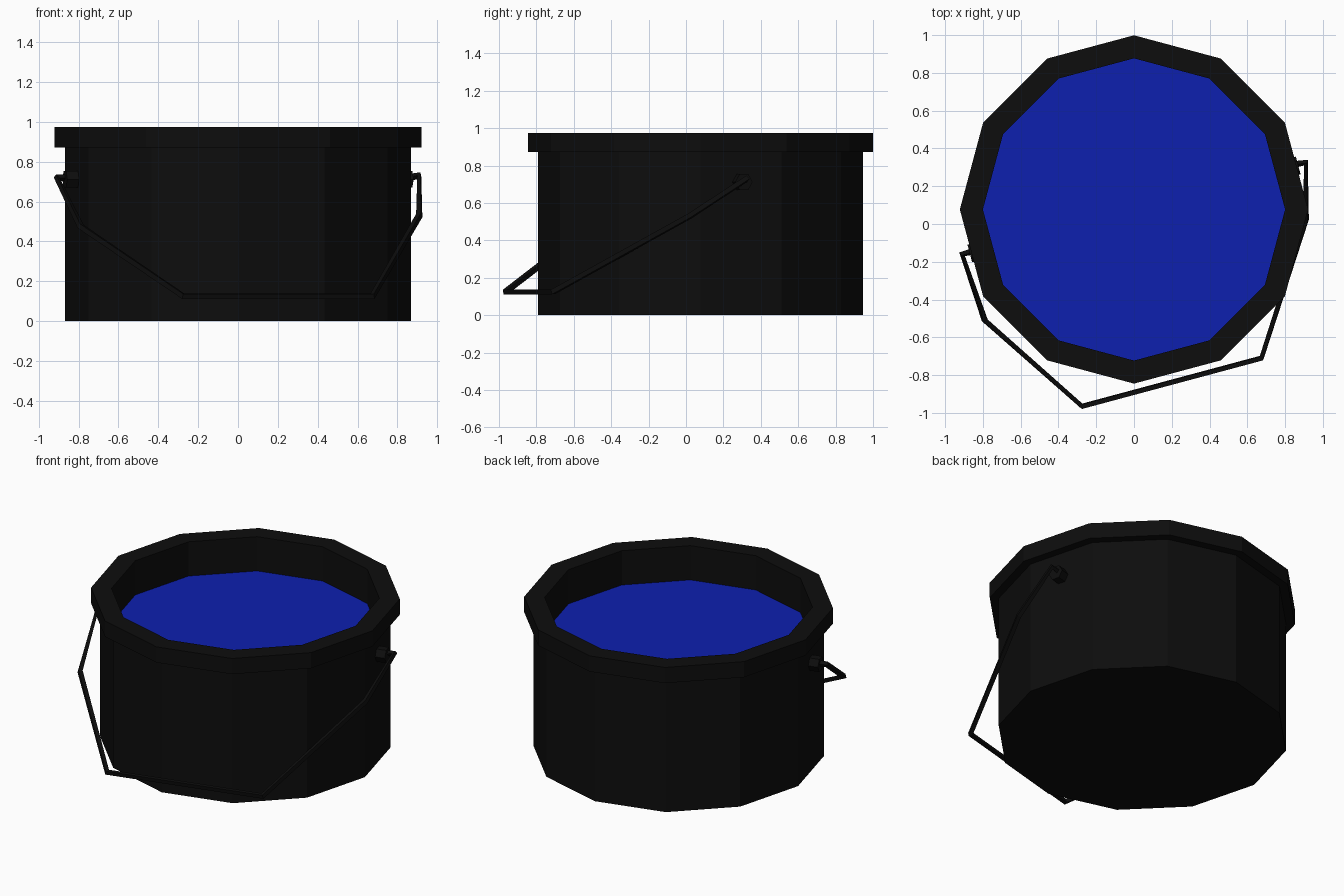
import bpy, bmesh, math
from mathutils import Vector, Matrix

if "Cube" in bpy.data.objects:
    bpy.data.objects.remove(bpy.data.objects["Cube"])

SIDES = 12
CENTRE = Vector((0, 0.077, 0))
TURN = math.radians(15)          # handle axis passes through two wall faces


def material(name, colour):
    m = bpy.data.materials.new(name)
    m.diffuse_color = (*colour, 1)
    m.use_nodes = True
    m.node_tree.nodes["Principled BSDF"].inputs["Base Color"].default_value = m.diffuse_color
    return m


black = material("black", (0.004, 0.004, 0.004))
blue = material("blue", (0.004, 0.014, 0.43))


def finish(name, bm, mat):
    bmesh.ops.recalc_face_normals(bm, faces=bm.faces)
    me = bpy.data.meshes.new(name)
    bm.to_mesh(me)
    bm.free()
    me.materials.append(mat)
    ob = bpy.data.objects.new(name, me)
    bpy.context.collection.objects.link(ob)
    return ob


def lathe(name, profile, mat):
    """Turn (radius, z) points into a 12-sided closed solid."""
    bm = bmesh.new()
    rings = []
    for r, z in profile:
        rings.append([bm.verts.new(CENTRE + Vector((
            r * math.cos(math.tau * i / SIDES),
            r * math.sin(math.tau * i / SIDES), z))) for i in range(SIDES)])
    for a, b in zip(rings, rings[1:]):
        for i in range(SIDES):
            j = (i + 1) % SIDES
            bm.faces.new((a[i], a[j], b[j], b[i]))
    bm.faces.new(rings[0])
    return bm, rings


# bucket: floor, wall, overhanging rim, inner wall down to the paint
PAINT_Z = 0.75
bm, rings = lathe("bucket", [(0.868, 0), (0.868, 0.872), (0.922, 0.872),
                             (0.922, 0.975), (0.8, 0.975), (0.8, PAINT_Z)], black)
# paint surface closes the inside and carries the second material
paint_face = bm.faces.new(rings[-1])
paint_face.material_index = 1
bucket = finish("bucket", bm, black)
bucket.data.materials.append(blue)

# ears: small knobs on opposite wall faces
for side, name in ((1, "ear_right"), (-1, "ear_left")):
    bm = bmesh.new()
    place = (Matrix.Translation(CENTRE) @ Matrix.Rotation(TURN, 4, 'Z')
             @ Matrix.Translation((side * 0.865, 0, 0.712))
             @ Matrix.Rotation(math.pi / 2, 4, 'Y'))
    bmesh.ops.create_cone(bm, cap_ends=True, segments=6, radius1=0.048,
                          radius2=0.048, depth=0.07, matrix=place)
    finish(name, bm, black)

# handle: bent wire hanging down at the front
path = [(0.85, 0.315, 0.72), (0.91, 0.325, 0.73), (0.91, 0.02, 0.53),
        (0.675, -0.71, 0.125), (-0.275, -0.965, 0.125), (-0.79, -0.51, 0.475),
        (-0.91, -0.16, 0.72), (-0.85, -0.145, 0.72)]
curve = bpy.data.curves.new("handle", 'CURVE')
curve.dimensions = '3D'
curve.bevel_depth = 0.018
curve.bevel_resolution = 0
curve.use_fill_caps = True
spline = curve.splines.new('POLY')
spline.points.add(len(path) - 1)
for p, co in zip(spline.points, path):
    p.co = (*co, 1)
spline.use_smooth = False
curve.materials.append(black)
handle = bpy.data.objects.new("handle", curve)
bpy.context.collection.objects.link(handle)
